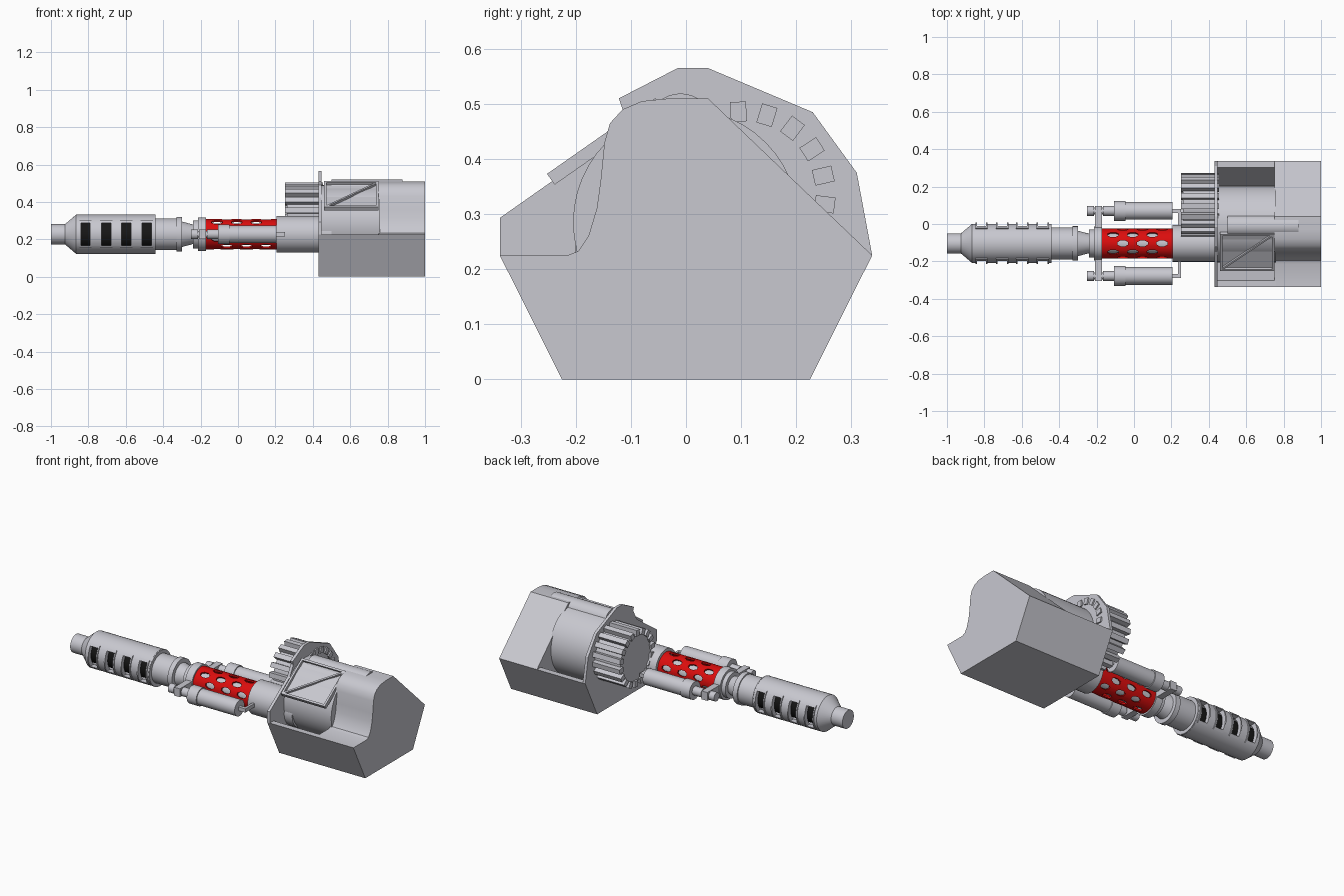
import bpy, bmesh, math
from mathutils import Matrix, Vector

if "Cube" in bpy.data.objects:
    bpy.data.objects.remove(bpy.data.objects["Cube"])

def material(name, rgb):
    m = bpy.data.materials.new(name)
    m.diffuse_color = (*rgb, 1)
    m.use_nodes = True
    m.node_tree.nodes["Principled BSDF"].inputs["Base Color"].default_value = m.diffuse_color
    return m

GREY = material("light grey metal", (0.58, 0.58, 0.63))
RED = material("red sleeve", (0.72, 0.004, 0.004))
BLACK = material("black interior", (0.008, 0.008, 0.008))

BY, BZ = -0.104, 0.227          # barrel axis

def finish(name, bm, mat, smooth=True):
    bmesh.ops.recalc_face_normals(bm, faces=bm.faces)
    me = bpy.data.meshes.new(name)
    bm.to_mesh(me)
    bm.free()
    me.materials.append(mat)
    ob = bpy.data.objects.new(name, me)
    bpy.context.collection.objects.link(ob)
    if smooth:
        bpy.ops.object.select_all(action='DESELECT')
        ob.select_set(True)
        bpy.context.view_layer.objects.active = ob
        bpy.ops.object.shade_smooth_by_angle(angle=math.radians(30))
    return ob

def lathe(name, profile, y, z, mat=GREY, seg=40, hollow=False):
    """Turn (x, radius) points around an axis parallel to x."""
    bm = bmesh.new()
    rings = []
    for x, r in profile:
        rings.append([bm.verts.new((x, y + r * math.cos(2 * math.pi * i / seg),
                                    z + r * math.sin(2 * math.pi * i / seg))) for i in range(seg)])
    pairs = list(zip(rings, rings[1:]))
    if hollow:
        pairs.append((rings[-1], rings[0]))
    else:
        bm.faces.new(rings[0])
        bm.faces.new(rings[-1])
    for a, b in pairs:
        for i in range(seg):
            j = (i + 1) % seg
            bm.faces.new((a[i], a[j], b[j], b[i]))
    return finish(name, bm, mat)

def prism(name, outline, x0, x1, mat=GREY, smooth=True):
    """Extrude a (y, z) outline along x."""
    bm = bmesh.new()
    a = [bm.verts.new((x0, y, z)) for y, z in outline]
    b = [bm.verts.new((x1, y, z)) for y, z in outline]
    bm.faces.new(a)
    bm.faces.new(b)
    for i in range(len(a)):
        j = (i + 1) % len(a)
        bm.faces.new((a[i], a[j], b[j], b[i]))
    return finish(name, bm, mat, smooth)

def add_box(bm, size, matrix):
    bmesh.ops.create_cube(bm, size=1, matrix=matrix @ Matrix.Diagonal((*size, 1)))

def boxes(name, items, mat=GREY):
    bm = bmesh.new()
    for size, matrix in items:
        add_box(bm, size, matrix)
    return finish(name, bm, mat, False)

def T(x, y, z):
    return Matrix.Translation((x, y, z))

def cut(ob, cutter):
    """Subtract the cutter and bake the result."""
    mod = ob.modifiers.new("cut", 'BOOLEAN')
    mod.operation = 'DIFFERENCE'
    mod.solver = 'EXACT'
    mod.object = cutter
    bpy.context.view_layer.update()
    dg = bpy.context.evaluated_depsgraph_get()
    me = bpy.data.meshes.new_from_object(ob.evaluated_get(dg))
    ob.modifiers.clear()
    ob.data = me

# Muzzle: tip, slotted shell with raised slot rims, dark core
lathe("muzzle_tip", [(-1, 0.054), (-0.90, 0.054)], BY, BZ)
shell = lathe("muzzle_shell", [(-0.925, 0.054), (-0.865, 0.105), (-0.44, 0.105),
                               (-0.44, 0.085), (-0.86, 0.085), (-0.92, 0.04)], BY, BZ, hollow=True)
slots_x = (-0.815, -0.705, -0.597, -0.488)
slot_cutter = boxes("slot_cutter", [((0.05, 0.4, 0.122), T(x, BY, BZ)) for x in slots_x])
slot_cutter.hide_render = True
cut(shell, slot_cutter)
for side in (1, -1):
    for x in slots_x:
        arc = [math.radians(-42 + 7 * i) for i in range(13)]
        band = [(BY + side * 0.111 * math.cos(a), BZ + 0.111 * math.sin(a)) for a in arc]
        band += [(BY + side * 0.095 * math.cos(a), BZ + 0.095 * math.sin(a)) for a in reversed(arc)]
        rim = prism("slot_rim", band, x - 0.033, x + 0.033)
        cut(rim, slot_cutter)
bpy.data.objects.remove(slot_cutter)
lathe("muzzle_core", [(-0.86, 0.074), (-0.442, 0.074)], BY, BZ, BLACK)

# Barrel behind the muzzle
lathe("barrel_neck", [(-0.445, 0.106), (-0.44, 0.085), (-0.33, 0.085), (-0.33, 0.092), (-0.30, 0.092),
                      (-0.30, 0.068), (-0.24, 0.052), (-0.24, 0.075), (-0.215, 0.075), (-0.215, 0.09),
                      (-0.17, 0.09), (-0.17, 0.058), (0.21, 0.058)], BY, BZ)
lathe("rear_barrel", [(0.205, 0.098), (0.50, 0.098)], BY, BZ)

# Red sleeve with staggered rounded holes
sleeve = lathe("red_sleeve", [(-0.172, 0.081), (0.207, 0.081), (0.207, 0.071), (-0.172, 0.071)],
               BY, BZ, RED, hollow=True)
bm = bmesh.new()
for k in range(10):
    for c in range(3):
        x = (-0.06 if k % 2 == 0 else -0.112) + 0.105 * c
        m = (T(x, BY, BZ) @ Matrix.Rotation(k * math.pi / 5, 4, 'X') @ T(0, 0, 0.08)
             @ Matrix.Diagonal((0.031, 0.017, 0.05, 1)) @ Matrix.Rotation(math.pi / 8, 4, 'Z'))
        bmesh.ops.create_cone(bm, cap_ends=True, segments=8, radius1=1, radius2=1, depth=1, matrix=m)
hole_cutter = finish("hole_cutter", bm, RED, False)
hole_cutter.hide_render = True
cut(sleeve, hole_cutter)
bpy.data.objects.remove(hole_cutter)

# Recoil cylinders on both sides, with rear links
for side in (1, -1):
    y = BY + side * 0.174
    lathe("recoil_cylinder", [(-0.252, 0.026), (-0.215, 0.026), (-0.215, 0.018), (-0.165, 0.018),
                              (-0.165, 0.026), (-0.108, 0.026), (-0.108, 0.053), (-0.045, 0.053),
                              (-0.045, 0.047), (0.205, 0.047)], y, BZ, seg=28)
    boxes("rear_link", [((0.05, 0.02, 0.022), T(0.225, y, BZ)),
                        ((0.015, 0.10, 0.022), T(0.243, y - side * 0.04, BZ))])
boxes("front_yoke", [((0.038, 0.402, 0.05), T(-0.19, BY, BZ))])

# Ribbed drum
DY, DZ = 0.103, 0.336
lathe("drum_core", [(0.262, 0.142), (0.435, 0.142)], DY, DZ)
boxes("drum_ribs", [((0.205, 0.029, 0.036),
                     T(0.3525, DY, DZ) @ Matrix.Rotation(2 * math.pi * (k + 0.15) / 18, 4, 'X') @ T(0, 0, 0.15))
                    for k in range(18)])

# Bulkhead plate
prism("bulkhead_plate", [(-0.225, 0), (0.225, 0), (0.338, 0.225), (0.31, 0.375), (0.23, 0.485),
                         (0.04, 0.565), (-0.015, 0.565), (-0.122, 0.51), (-0.115, 0.49),
                         (-0.15, 0.425), (-0.338, 0.293), (-0.338, 0.225)], 0.43, 0.447, smooth=False)

# Open tray under the middle section
prism("base_tray", [(-0.225, 0), (0.225, 0), (0.338, 0.225), (0.302, 0.225), (0.205, 0.03),
                    (-0.205, 0.03), (-0.302, 0.225), (-0.338, 0.225)], 0.44, 0.76, smooth=False)

# Large housing and the tube lying on top of it
lathe("main_housing", [(0.44, 0.205), (0.76, 0.205)], 0.0, 0.285, seg=48)
lathe("top_tube", [(0.50, 0.06), (0.88, 0.06)], -0.01, 0.459, seg=32)

# Sloped framed panel with diagonal brace
P = T(0.605, -0.147, 0.432) @ Matrix.Rotation(math.radians(35), 4, 'X')
items = [((0.29, 0.24, 0.008), P @ T(0, 0, -0.008))]
for s in (1, -1):
    items.append(((0.29, 0.012, 0.024), P @ T(0, s * 0.114, 0)))
    items.append(((0.012, 0.24, 0.024), P @ T(s * 0.139, 0, 0)))
items.append(((0.35, 0.010, 0.02), P @ Matrix.Rotation(math.atan2(0.22, 0.27), 4, 'Z')))
boxes("sloped_panel", items)

# Rear block with the concave scoop
prism("rear_block", [(-0.338, 0.225), (-0.225, 0), (0.225, 0), (0.338, 0.225), (0.04, 0.51),
                     (-0.03, 0.51), (-0.08, 0.505), (-0.115, 0.49), (-0.138, 0.465), (-0.148, 0.43),
                     (-0.155, 0.36), (-0.162, 0.31), (-0.177, 0.26), (-0.195, 0.233), (-0.215, 0.225)],
      0.75, 1.0)
